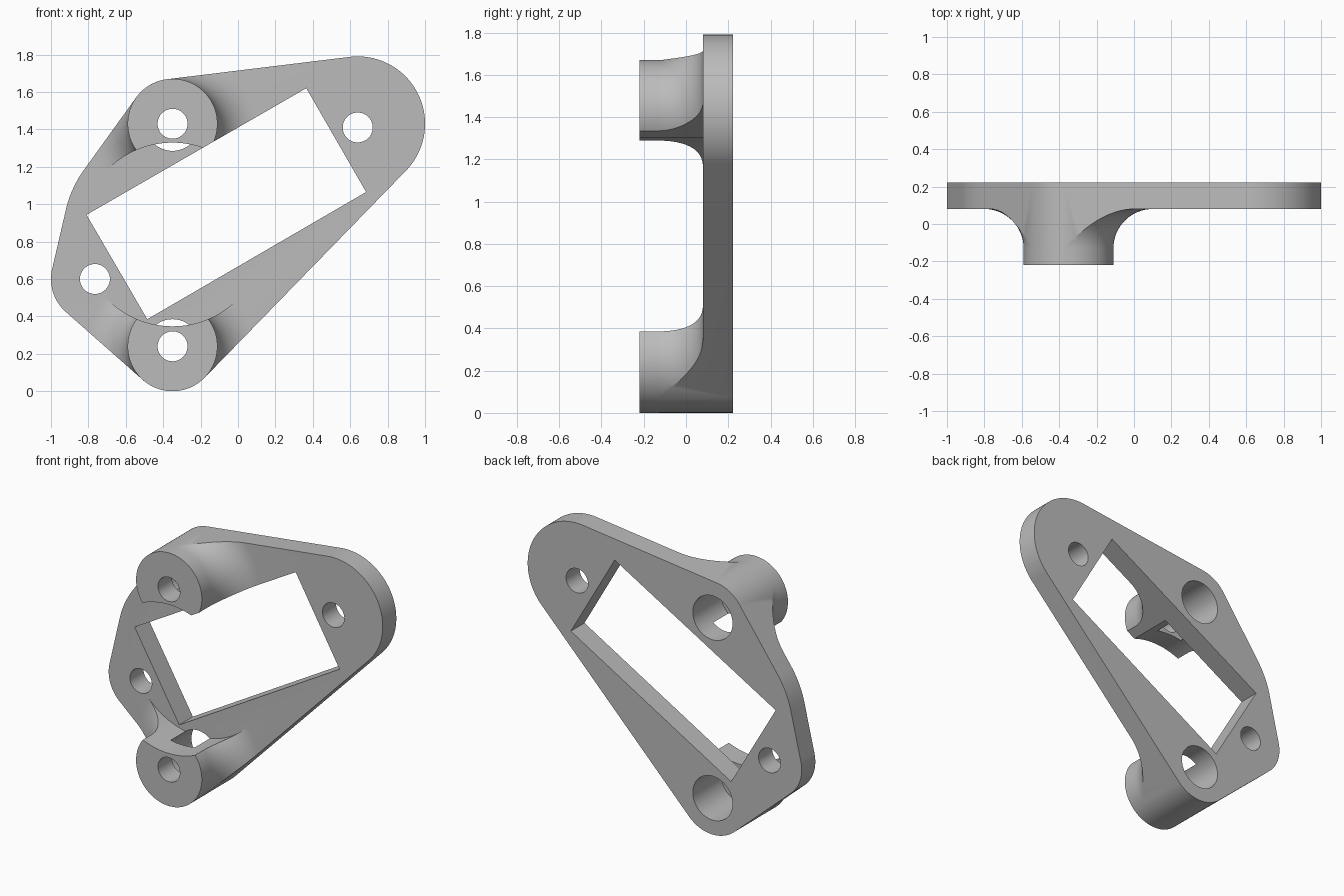
import bpy, bmesh, math
from mathutils import Vector

if "Cube" in bpy.data.objects:
    bpy.data.objects.remove(bpy.data.objects["Cube"], do_unlink=True)

FRONT, FACE, BACK = -0.22, 0.08, 0.222
BOSSES = [(-0.35, 1.43), (-0.35, 0.24)]
BOSS_R, FILLET = 0.24, 0.21

grey = bpy.data.materials.new("plain grey")
grey.use_nodes = True
COLOUR = (0.5, 0.5, 0.5, 1)
grey.diffuse_color = COLOUR
grey.node_tree.nodes["Principled BSDF"].inputs["Base Color"].default_value = COLOUR


def finish(bm, name):
    bmesh.ops.recalc_face_normals(bm, faces=bm.faces)
    mesh = bpy.data.meshes.new(name)
    bm.to_mesh(mesh)
    bm.free()
    obj = bpy.data.objects.new(name, mesh)
    mesh.materials.append(grey)
    bpy.context.collection.objects.link(obj)
    return obj


def prism(name, points, y0, y1):
    """Extrude an x-z outline from y0 to y1."""
    bm = bmesh.new()
    face = bm.faces.new([bm.verts.new((x, y0, z)) for x, z in points])
    new = bmesh.ops.extrude_face_region(bm, geom=[face])["geom"]
    bmesh.ops.translate(bm, vec=(0, y1 - y0, 0),
                        verts=[v for v in new if isinstance(v, bmesh.types.BMVert)])
    return finish(bm, name)


def circle(x, z, r, n=64):
    return [(x + r * math.cos(math.tau * i / n), z + r * math.sin(math.tau * i / n))
            for i in range(n)]


def hull(points):
    """Convex outline around a set of points."""
    points = sorted(points)

    def half(seq):
        chain = []
        for p in seq:
            while len(chain) > 1 and (Vector(chain[-1]) - Vector(chain[-2])).cross(
                    Vector(p) - Vector(chain[-1])) <= 1e-7:
                chain.pop()
            chain.append(p)
        return chain[:-1]
    return half(points) + half(points[::-1])


def lathe(name, x, z, profile, n=96):
    """Revolve (radius, y) points around an axis along y."""
    bm = bmesh.new()
    rings = [[bm.verts.new((px, y, pz)) for px, pz in circle(x, z, r, n)]
             for r, y in profile]
    for a, b in zip(rings, rings[1:]):
        for i in range(n):
            j = (i + 1) % n
            bm.faces.new((a[i], a[j], b[j], b[i]))
    bm.faces.new(rings[0])
    bm.faces.new(rings[-1][::-1])
    return finish(bm, name)


def combine(target, other, operation):
    mod = target.modifiers.new(operation, "BOOLEAN")
    mod.operation, mod.object, mod.solver = operation, other, "EXACT"
    bpy.context.view_layer.objects.active = target
    bpy.ops.object.modifier_apply(modifier=mod.name)
    bpy.data.objects.remove(other, do_unlink=True)


# Flared bosses, blending into the plate with a round fillet
flare = [(BOSS_R, FRONT)]
for i in range(17):
    a = math.pi / 2 * i / 16
    flare.append((BOSS_R + FILLET * (1 - math.cos(a)), FACE - FILLET * (1 - math.sin(a))))
flare.append((BOSS_R + FILLET, 0.15))

# Back slab, with the bosses scooped by a round clearance between them
body = prism("mounting_bracket", [(-1.5, -0.5), (1.5, -0.5), (1.5, 2.3), (-1.5, 2.3)], FACE, BACK)
for x, z in BOSSES:
    boss = lathe("boss", x, z, flare)
    combine(boss, prism("clearance", circle(-0.35, 0.838, 0.491, 128), -0.5, 0.3), "DIFFERENCE")
    combine(body, boss, "UNION")

# Trim everything to the rounded plate outline
lobes = [(0.64, 1.43, 0.36), (-0.35, 0.84, 0.585), (-0.765, 0.6, 0.235)]
lobes += [(x, z, BOSS_R) for x, z in BOSSES]
outline = hull([p for lobe in lobes for p in circle(*lobe, 128)])
combine(body, prism("outline", outline, -0.6, 0.6), "INTERSECT")

# Tilted rectangular window
window = [(-0.81, 0.943), (-0.485, 0.385), (0.685, 1.065), (0.365, 1.62)]
combine(body, prism("window", window, -0.7, 0.7), "DIFFERENCE")

# Screw holes, and wide counterbores from the back of each boss
for x, z in BOSSES + [(0.64, 1.41), (-0.765, 0.6)]:
    combine(body, prism("hole", circle(x, z, 0.08), -0.7, 0.7), "DIFFERENCE")
for x, z in BOSSES:
    combine(body, prism("counterbore", circle(x, z, 0.145), -0.075, 0.7), "DIFFERENCE")

bpy.ops.object.select_all(action="DESELECT")
body.select_set(True)
bpy.context.view_layer.objects.active = body
bpy.ops.object.shade_smooth_by_angle(angle=math.radians(25))
